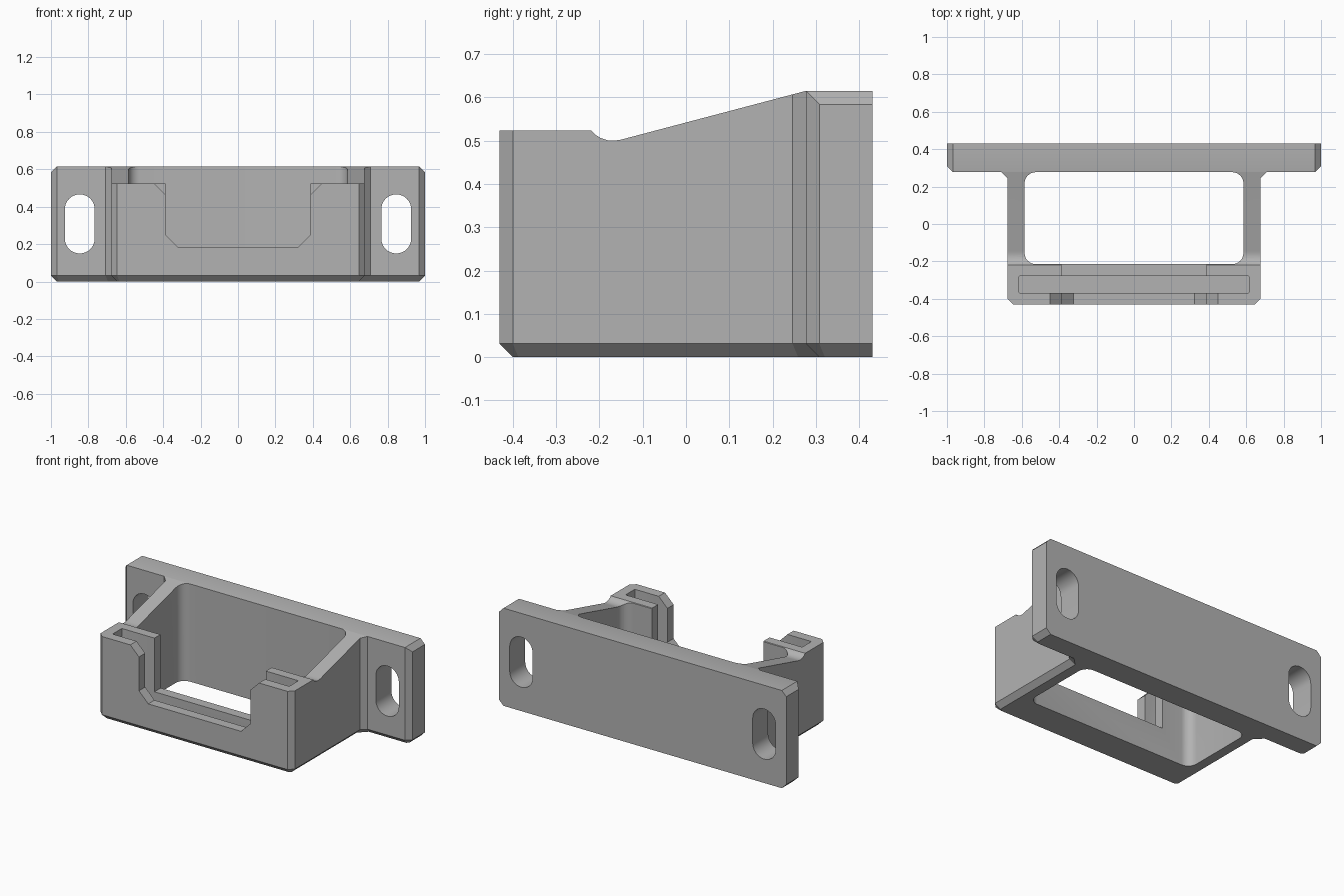
import bpy, bmesh, math

cube = bpy.data.objects.get("Cube")
if cube:
    bpy.data.objects.remove(cube)

CH = 0.031          # chamfer size
H = 0.615           # overall height
BACK, PLATE = 0.431, 0.277   # back face and front face of the plate
FRONT, BOX = -0.431, 0.677   # front face and half width of the box

grey = bpy.data.materials.new("plain grey")
grey.use_nodes = True
colour = (0.45, 0.45, 0.45, 1)
grey.diffuse_color = colour
grey.node_tree.nodes["Principled BSDF"].inputs["Base Color"].default_value = colour


def loft(name, rings):
    """Closed solid through matching rings of points."""
    bm = bmesh.new()
    loops = [[bm.verts.new(p) for p in ring] for ring in rings]
    n = len(loops[0])
    for a, b in zip(loops, loops[1:]):
        for i in range(n):
            j = (i + 1) % n
            bm.faces.new((a[i], a[j], b[j], b[i]))
    bm.faces.new(loops[0][::-1])
    bm.faces.new(loops[-1])
    bmesh.ops.recalc_face_normals(bm, faces=bm.faces)
    mesh = bpy.data.meshes.new(name)
    bm.to_mesh(mesh)
    bm.free()
    mesh.materials.append(grey)
    obj = bpy.data.objects.new(name, mesh)
    bpy.context.collection.objects.link(obj)
    return obj


def prism(name, points, axis, lo, hi):
    """Extrude a 2D outline along one axis."""
    place = {"x": lambda p, d: (d, p[0], p[1]),
             "y": lambda p, d: (p[0], d, p[1]),
             "z": lambda p, d: (p[0], p[1], d)}[axis]
    return loft(name, [[place(p, d) for p in points] for d in (lo, hi)])


def rounded(cx, cy, hw, hh, r, steps=8):
    """Rounded rectangle outline."""
    pts = []
    for k, (sx, sy) in enumerate([(1, 1), (-1, 1), (-1, -1), (1, -1)]):
        for i in range(steps + 1):
            a = math.pi / 2 * (k + i / steps)
            pts.append((cx + sx * (hw - r) + r * math.cos(a),
                        cy + sy * (hh - r) + r * math.sin(a)))
    return pts


def mirrored(half):
    return half + [(-x, y) for x, y in reversed(half)]


def outline(d):
    """Plan of box and plate, pulled in by d except along the back."""
    t = d * math.tan(math.pi / 8)
    return mirrored([
        (BOX - CH - t, FRONT + d), (BOX - d, FRONT + CH + t),
        (BOX - d, PLATE - CH + t), (BOX + CH - t, PLATE + d),
        (1 - CH - t, PLATE + d), (1 - d, PLATE + CH + t), (1 - d, BACK)])


# Main body, chamfered round the bottom
body = loft("bracket_body", [[(x, y, z) for x, y in outline(d)]
                             for d, z in ((CH, 0), (0, CH), (0, H))])

# Sloping arms and low front, with a small rounded relief
slope = (H - 0.505) / (PLATE + 0.14)
dip = [(-0.218, 0.523), (-0.21, 0.514), (-0.197, 0.506),
       (-0.182, 0.501), (-0.165, 0.500), (-0.152, 0.502)]
profile = [(-1, 1), (-1, 0.523)] + dip + [
    (-0.14, 0.505), (0.4, 0.505 + slope * 0.54), (0.4, 1)]
cutters = [prism("top_slope_cutter", profile, "x", -1.5, 1.5)]

# Open pocket between the arms
pocket = rounded(0, (PLATE - 0.215) / 2, 0.585, (PLATE + 0.215) / 2, 0.06)
cutters.append(prism("pocket_cutter", pocket, "z", -1, 2))

# Narrow slot inside the front wall
slot = rounded(0, -0.323, 0.615, 0.046, 0.006, 2)
cutters.append(prism("slot_cutter", slot, "z", 0.062, 2))

# Window in the front lip, and a plain one in the wall behind it
lip = mirrored([(0.323, 0.185), (0.388, 0.25), (0.388, 0.463),
                (0.448, 0.523), (0.448, 1)])
cutters.append(prism("lip_window_cutter", lip, "y", -1, -0.323))
wall = mirrored([(0.388, 0.185), (0.388, 1)])
cutters.append(prism("wall_window_cutter", wall, "y", -0.33, -0.1))

# Screw holes and clipped top corners of the plate
for side, s in (("left", 1), ("right", -1)):
    hole = rounded(s * 0.846, 0.308, 0.08, 0.158, 0.08)
    cutters.append(prism(side + "_hole_cutter", hole, "y", 0, 1))
    corner = [(s * (1 - 2 * CH), H + CH), (s * (1 + CH), H - 2 * CH),
              (s * (1 + CH), H + CH)]
    cutters.append(prism(side + "_corner_cutter", corner, "y", 0, 1))

for cutter in cutters:
    mod = body.modifiers.new(cutter.name, "BOOLEAN")
    mod.operation = "DIFFERENCE"
    mod.solver = "EXACT"
    mod.object = cutter
    cutter.hide_render = True

# Bake the cuts, then remove the cutters
bpy.context.view_layer.objects.active = body
body.select_set(True)
for mod in list(body.modifiers):
    bpy.ops.object.modifier_apply(modifier=mod.name)
for cutter in cutters:
    bpy.data.objects.remove(cutter)

for o in bpy.context.selected_objects:
    o.select_set(o == body)
bpy.ops.object.shade_smooth_by_angle(angle=math.radians(25))
